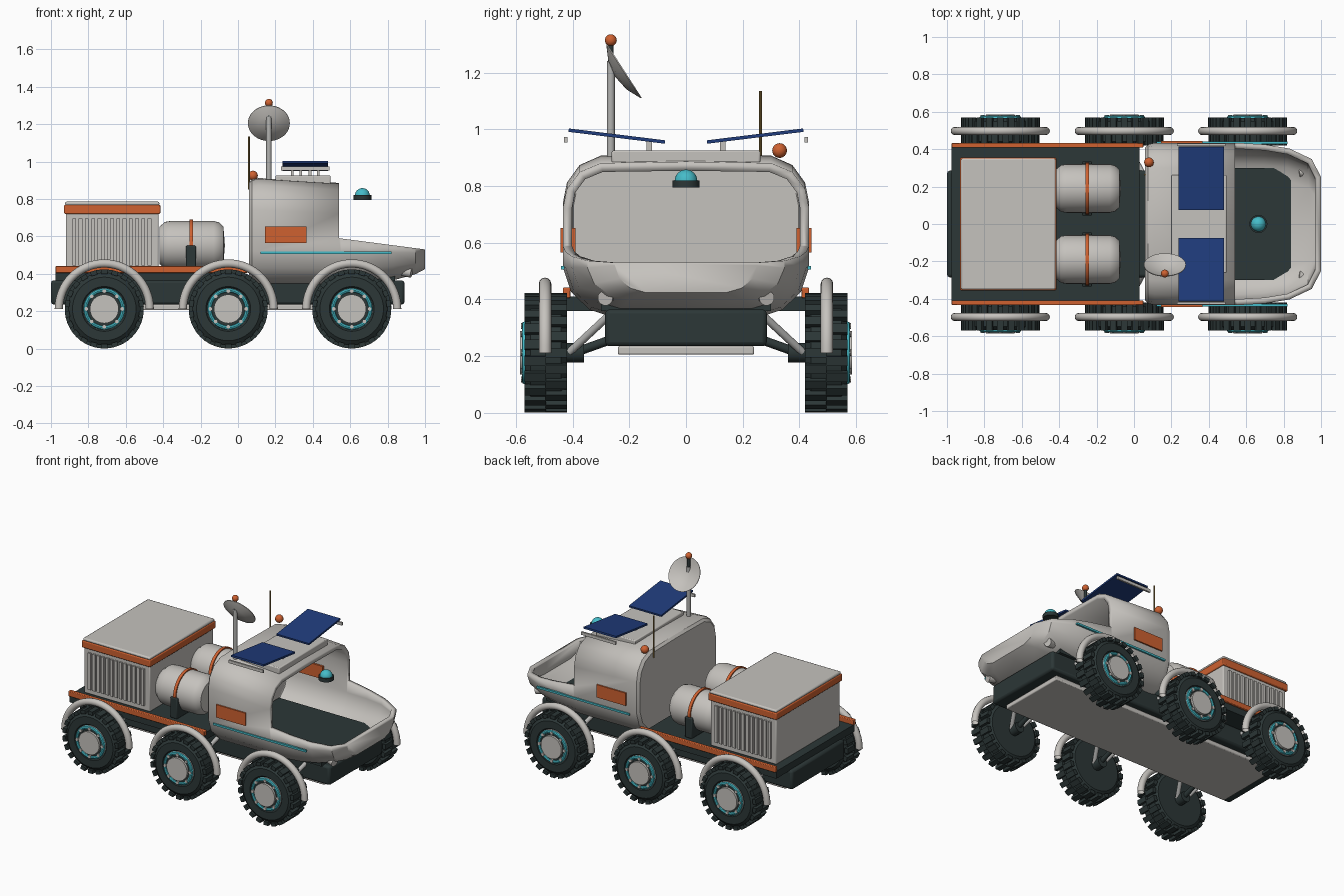
import bpy, bmesh
from math import pi, sin, cos, radians
from mathutils import Vector, Matrix

if "Cube" in bpy.data.objects:
    bpy.data.objects.remove(bpy.data.objects["Cube"])


def material(name, rgb):
    m = bpy.data.materials.new(name)
    m.use_nodes = True
    m.diffuse_color = (*rgb, 1)
    m.node_tree.nodes["Principled BSDF"].inputs["Base Color"].default_value = (*rgb, 1)
    return m


LIGHT = material("warm_grey", (0.56, 0.54, 0.51))
METAL = material("metal_grey", (0.45, 0.45, 0.44))
DARK = material("dark_slate", (0.025, 0.038, 0.038))
ORANGE = material("orange", (0.62, 0.12, 0.03))
CYAN = material("cyan", (0.06, 0.5, 0.58))
NAVY = material("navy", (0.014, 0.045, 0.2))
GOLD = material("brass", (0.28, 0.18, 0.05))


def finish(name, bm, mat, bevel=0.0):
    bmesh.ops.remove_doubles(bm, verts=bm.verts, dist=1e-5)
    bmesh.ops.recalc_face_normals(bm, faces=bm.faces)
    me = bpy.data.meshes.new(name)
    bm.to_mesh(me)
    bm.free()
    ob = bpy.data.objects.new(name, me)
    bpy.context.collection.objects.link(ob)
    me.materials.append(mat)
    if bevel:
        mod = ob.modifiers.new("bevel", "BEVEL")
        mod.width, mod.segments = bevel, 2
    return ob


def blocks(name, items, mat, bevel=0.0):
    """Boxes given as (centre, size, rotation matrix or None)."""
    bm = bmesh.new()
    for c, size, rot in items:
        m = Matrix.Translation(c) @ (rot or Matrix()) @ Matrix.Diagonal((*size, 1))
        bmesh.ops.create_cube(bm, size=1, matrix=m)
    return finish(name, bm, mat, bevel)


def box(name, x, y, z, mat, bevel=0.0):
    lo, hi = Vector((x[0], y[0], z[0])), Vector((x[1], y[1], z[1]))
    size = [abs(v) for v in hi - lo]
    return blocks(name, [((lo + hi) / 2, size, None)], mat, bevel)


def lathe(name, profile, base, axis, mat, steps=40, angle=2 * pi, closed=False):
    """Spin a (radius, height) profile round an axis that starts at base."""
    bm = bmesh.new()
    vs = [bm.verts.new((r, 0, h)) for r, h in profile]
    pairs = list(zip(vs, vs[1:])) + ([(vs[-1], vs[0])] if closed else [])
    geom = vs + [bm.edges.new(p) for p in pairs]
    bmesh.ops.spin(bm, geom=geom, cent=(0, 0, 0), axis=(0, 0, 1), steps=steps, angle=angle)
    rot = Vector((0, 0, 1)).rotation_difference(Vector(axis))
    bm.transform(Matrix.Translation(base) @ rot.to_matrix().to_4x4())
    return finish(name, bm, mat)


def rod(name, a, b, r, mat, steps=16):
    d = Vector(b) - Vector(a)
    return lathe(name, [(0, 0), (r, 0), (r, d.length), (0, d.length)], a, d, mat, steps)


def ball(name, c, r, mat):
    bm = bmesh.new()
    bmesh.ops.create_uvsphere(bm, u_segments=20, v_segments=12, radius=r,
                              matrix=Matrix.Translation(c))
    return finish(name, bm, mat)


def ring_profile(major, r, n=12):
    return [(major + r * cos(2 * pi * i / n), r * sin(2 * pi * i / n)) for i in range(n)]


# Chassis, belly plate and rear deck
box("chassis", (-1, 0.89), (-0.285, 0.285), (0.235, 0.365), DARK, 0.015)
box("belly_plate", (-0.92, 0.82), (-0.24, 0.24), (0.205, 0.235), LIGHT, 0.006)
box("rear_deck", (-0.975, 0.03), (-0.42, 0.42), (0.36, 0.41), DARK)
for s in (-1, 1):
    box("deck_rail", (-0.975, 0.05), (s * 0.408, s * 0.434), (0.405, 0.442), ORANGE, 0.004)

# Cargo box with ribbed sides, orange band and lid
box("cargo_box", (-0.92, -0.425), (-0.342, 0.342), (0.41, 0.73), LIGHT, 0.006)
box("cargo_band", (-0.93, -0.415), (-0.355, 0.355), (0.72, 0.768), ORANGE, 0.006)
box("cargo_lid", (-0.925, -0.42), (-0.35, 0.35), (0.765, 0.785), LIGHT, 0.008)
blocks("cargo_ribs", [((-0.875 + 0.0335 * i, s * 0.345, 0.57), (0.02, 0.018, 0.25), None)
                      for i in range(13) for s in (-1, 1)], LIGHT)

# Tanks lying along the deck
for s in (-1, 1):
    y = s * 0.19
    lathe("tank", [(0, 0), (0.1, 0), (0.125, 0.03), (0.13, 0.06), (0.13, 0.29), (0.122, 0.32),
                   (0.1, 0.342), (0, 0.35)], (-0.42, y, 0.552), (1, 0, 0), LIGHT)
    lathe("tank_strap", [(0.125, 0), (0.138, 0), (0.138, 0.02), (0.125, 0.02)],
          (-0.26, y, 0.552), (1, 0, 0), ORANGE, closed=True)
    box("tank_cradle", (-0.278, -0.225), (y - 0.145, y + 0.145), (0.41, 0.55), DARK, 0.006)

# Cabin hull: one half section lofted through stations, then the windscreen is cut away
half = [(0, 0.335), (0.25, 0.335), (0.34, 0.365), (0.405, 0.43), (0.434, 0.52), (0.434, 0.74),
        (0.42, 0.81), (0.375, 0.872), (0.3, 0.905), (0, 0.91)]
section = half + [(-y, z) for y, z in half[-2:0:-1]]
stations = [(0.06, 0.94, 0.36, 0.89), (0.075, 0.98, 0.342, 0.905), (0.11, 1, 0.335, 0.912),
            (0.55, 1, 0.335, 0.885), (0.7, 0.98, 0.345, 0.87), (0.83, 0.93, 0.365, 0.83),
            (0.95, 0.8, 0.398, 0.75), (1.0, 0.58, 0.425, 0.72)]
bm = bmesh.new()
rings = [[bm.verts.new((x, y * w, zb + (z - 0.335) / 0.575 * (zt - zb))) for y, z in section]
         for x, w, zb, zt in stations]
for a, b in zip(rings, rings[1:]):
    for i in range(len(section)):
        j = (i + 1) % len(section)
        bm.faces.new((a[i], a[j], b[j], b[i]))
bm.faces.new(rings[0])
bm.faces.new(rings[-1])
bmesh.ops.recalc_face_normals(bm, faces=bm.faces)
sill, sill_normal = Vector((0.54, 0, 0.59)), Vector((0.06, 0, 0.46))
bmesh.ops.bisect_plane(bm, geom=bm.verts[:] + bm.edges[:] + bm.faces[:],
                       plane_co=sill, plane_no=(1, 0, 0))
nose = [f for f in bm.faces if f.calc_center_median().x > 0.54]
geom = set(nose) | {e for f in nose for e in f.edges} | {v for f in nose for v in f.verts}
bmesh.ops.bisect_plane(bm, geom=list(geom), plane_co=sill, plane_no=sill_normal)
gone = [f for f in bm.faces if f.calc_center_median().x > 0.54
        and (f.calc_center_median() - sill).dot(sill_normal) > 0]
bmesh.ops.delete(bm, geom=gone, context="FACES")
hull = finish("cabin_hull", bm, LIGHT)
shell = hull.modifiers.new("shell", "SOLIDIFY")
shell.thickness, shell.offset = 0.032, -1
box("cabin_floor", (0.1, 0.84), (-0.3, 0.3), (0.36, 0.403), DARK)

# Hull side panels, stripes and headlamps
for s in (-1, 1):
    box("side_panel", (0.145, 0.365), (s * 0.39, s * 0.443), (0.565, 0.652), ORANGE)
    box("side_stripe", (0.12, 0.82), (s * 0.428, s * 0.441), (0.505, 0.518), CYAN)
    rod("headlamp", (0.88, s * 0.275, 0.415), (0.928, s * 0.285, 0.405), 0.027, LIGHT)

# Beacon ahead of the cabin
rod("beacon_base", (0.665, 0, 0.795), (0.665, 0, 0.82), 0.048, DARK, 28)
lathe("beacon_dome", [(0.04 * cos(a * pi / 12), 0.04 * sin(a * pi / 12)) for a in range(7)],
      (0.665, 0, 0.818), (0, 0, 1), CYAN, 28)

# Roof plate and tilted solar panels
box("roof_plate", (0.2, 0.495), (-0.262, 0.262), (0.88, 0.925), LIGHT, 0.006)
for s in (-1, 1):
    tilt = Matrix.Rotation(s * radians(7), 4, "X")
    blocks("solar_panel", [((0.36, s * 0.244, 0.976), (0.245, 0.342, 0.012), tilt)], NAVY)
    blocks("panel_struts", [((x, s * 0.13, 0.94), (0.014, 0.02, 0.05), None)
                            for x in (0.29, 0.335, 0.385, 0.43)], LIGHT)
    box("panel_edge_bar", (0.23, 0.49), (s * 0.418, s * 0.43), (0.953, 0.973), LIGHT)

# Dish mast, antenna and signal ball
rod("mast", (0.165, -0.265, 0.88), (0.165, -0.265, 1.24), 0.014, METAL)
rod("mast_tip", (0.165, -0.265, 1.24), (0.165, -0.265, 1.305), 0.01, DARK)
ball("mast_ball", (0.165, -0.265, 1.314), 0.021, ORANGE)
lathe("dish", [(0, 0), (0.06, 0.01), (0.112, 0.035), (0.112, 0.039), (0.06, 0.016), (0, 0.006)],
      (0.165, -0.25, 1.185), (0, 0.84, 0.54), LIGHT)
rod("antenna", (0.058, 0.263, 0.85), (0.058, 0.263, 1.135), 0.005, GOLD, 10)
ball("signal_ball", (0.08, 0.33, 0.925), 0.026, ORANGE)

# Wheels, fenders and suspension
RADIUS = 0.212
tyre_profile = [(0, 0), (0.17, 0), (0.195, 0.02), (0.195, 0.128), (0.17, 0.148),
                (0.12, 0.148), (0.11, 0.135), (0, 0.135)]
for x in (-0.715, -0.052, 0.608):
    for s in (-1, 1):
        out = (0, s, 0)
        at = lambda y: Vector((x, s * y, RADIUS))
        lathe("tyre", tyre_profile, at(0.42), out, DARK, 44)
        treads = []
        for i in range(44):
            a = 2 * pi * i / 44
            off = Vector((0.199 * sin(a), 0, 0.199 * cos(a)))
            treads.append((at(0.457 if i % 2 else 0.531) + off, (0.034, 0.076, 0.024),
                           Matrix.Rotation(a, 4, "Y")))
        blocks("tyre_treads", treads, DARK)
        rod("rim", at(0.5), at(0.566), 0.112, METAL, 32)
        lathe("rim_ring", ring_profile(0.1, 0.011, 8), at(0.568), out, CYAN, 32, closed=True)
        rod("rim_inset", at(0.5), at(0.57), 0.094, DARK, 32)
        rod("hub", at(0.5), at(0.585), 0.077, LIGHT, 32)
        for i in range(8):
            a = pi * i / 4
            off = Vector((0.094 * sin(a), 0, 0.094 * cos(a)))
            rod("wheel_bolt", at(0.55) + off, at(0.582) + off, 0.011, LIGHT, 8)
        lathe("fender", ring_profile(0.243, 0.022), at(0.497), (0, -1, 0), LIGHT, 32, pi, True)
        rod("axle", at(0.36), at(0.43), 0.035, DARK)
        for d in (-0.1, 0.1):
            rod("suspension_arm", (x + d, s * 0.27, 0.345), (x + d / 4, s * 0.41, 0.215),
                0.014, METAL, 12)
        rod("lower_arm", (x, s * 0.26, 0.26), (x, s * 0.4, 0.21), 0.016, DARK, 12)

# Smooth the round parts and keep the edges sharp
for ob in bpy.context.scene.objects:
    ob.select_set(ob.type == "MESH")
bpy.context.view_layer.objects.active = hull
bpy.ops.object.shade_smooth_by_angle(angle=radians(32))
